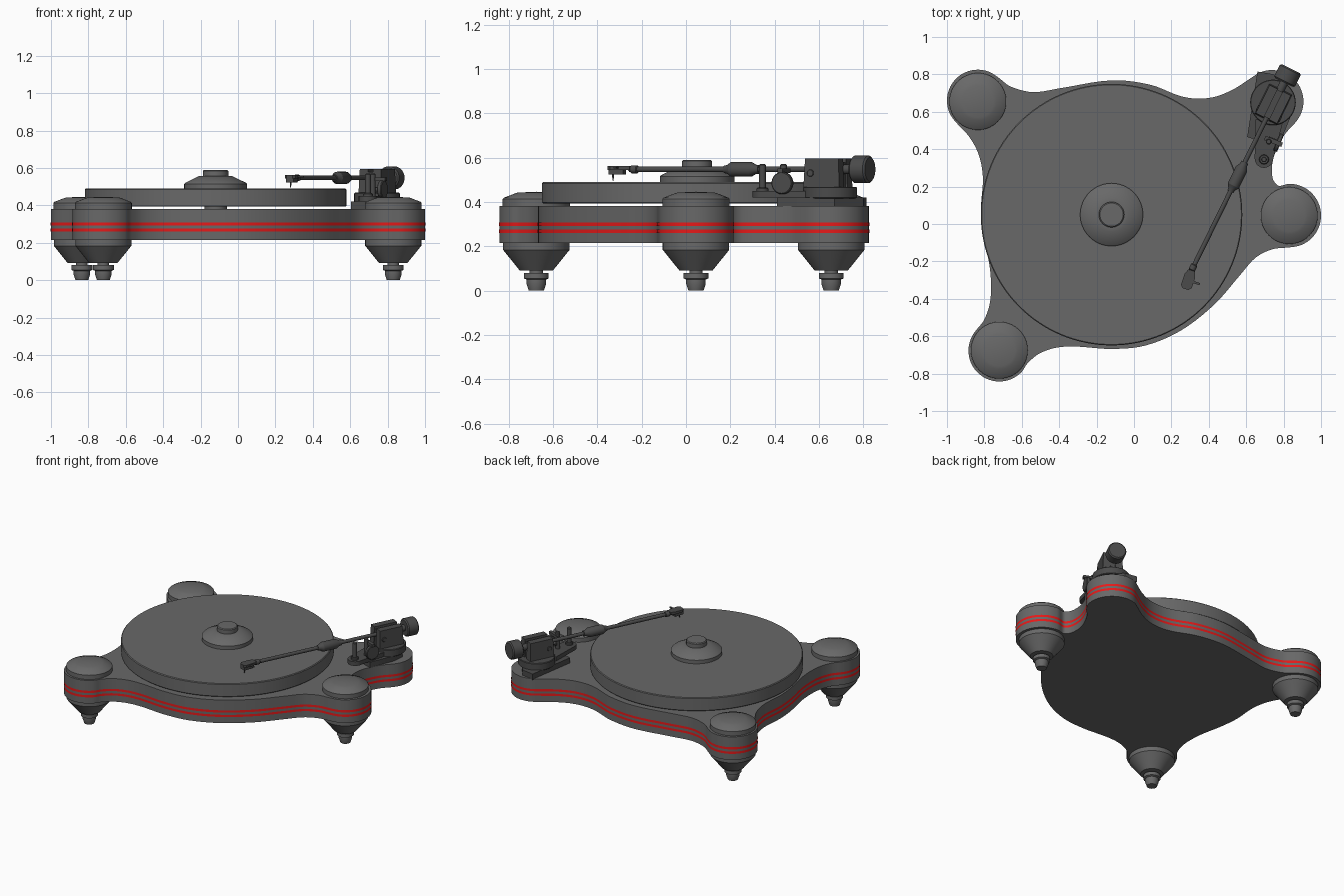
import bpy, bmesh, math
from mathutils import Matrix, Vector

if "Cube" in bpy.data.objects:
    bpy.data.objects.remove(bpy.data.objects["Cube"])


def material(name, rgb):
    m = bpy.data.materials.new(name)
    m.diffuse_color = (*rgb, 1)
    m.use_nodes = True
    m.node_tree.nodes["Principled BSDF"].inputs["Base Color"].default_value = m.diffuse_color
    return m


GREY = material("dark_grey", (0.14, 0.14, 0.14))
DARK = material("charcoal", (0.07, 0.07, 0.07))
RED = material("red", (0.8, 0.01, 0.01))


def finish(name, bm, mat, mtx=Matrix()):
    bmesh.ops.recalc_face_normals(bm, faces=bm.faces)
    me = bpy.data.meshes.new(name)
    bm.to_mesh(me)
    bm.free()
    ob = bpy.data.objects.new(name, me)
    bpy.context.collection.objects.link(ob)
    ob.matrix_world = mtx
    me.materials.append(mat)
    bpy.ops.object.select_all(action='DESELECT')
    ob.select_set(True)
    bpy.context.view_layer.objects.active = ob
    bpy.ops.object.shade_smooth_by_angle(angle=math.radians(28))
    return ob


def lathe(name, profile, mtx=Matrix(), mat=GREY, steps=64):
    """Revolve (radius, height) points around the local z axis."""
    bm = bmesh.new()
    vs = [bm.verts.new((r, 0, z)) for r, z in profile]
    es = [bm.edges.new(p) for p in zip(vs, vs[1:])]
    bmesh.ops.spin(bm, geom=vs + es, cent=(0, 0, 0), axis=(0, 0, 1),
                   angle=math.tau, steps=steps)
    bmesh.ops.remove_doubles(bm, verts=bm.verts, dist=1e-5)
    return finish(name, bm, mat, mtx)


def cyl(name, r, z0, z1, mtx=Matrix(), mat=DARK, b=0.004, steps=40):
    return lathe(name, [(0, z0), (r - b, z0), (r, z0 + b), (r, z1 - b),
                        (r - b, z1), (0, z1)], mtx, mat, steps)


def prism(name, pts, z0, z1, mtx=Matrix(), mat=DARK, caps=True, top=1.0):
    """Extrude an outline from z0 to z1; top scales the upper outline."""
    bm = bmesh.new()
    lo = [bm.verts.new((x, y, z0)) for x, y in pts]
    hi = [bm.verts.new((x * top, y * top, z1)) for x, y in pts]
    n = len(pts)
    for i in range(n):
        j = (i + 1) % n
        bm.faces.new((lo[i], lo[j], hi[j], hi[i]))
    if caps:
        bm.faces.new(lo[::-1])
        bm.faces.new(hi)
    return finish(name, bm, mat, mtx)


def rect(x0, x1, y0, y1):
    return [(x0, y0), (x1, y0), (x1, y1), (x0, y1)]


def arc(cx, cy, r, a0, a1, n=10):
    return [(cx + r * math.cos(math.radians(a0 + (a1 - a0) * i / n)),
             cy + r * math.sin(math.radians(a0 + (a1 - a0) * i / n))) for i in range(n + 1)]


def smooth_loop(pts, sub=5):
    """Closed chord-length Hermite curve through the points."""
    p = [Vector(q) for q in pts]
    n = len(p)
    d = [(p[(i + 1) % n] - p[i]).length for i in range(n)]
    t = [(p[(i + 1) % n] - p[i - 1]) / (d[i] + d[i - 1]) for i in range(n)]
    out = []
    for i in range(n):
        j = (i + 1) % n
        for k in range(sub):
            s = k / sub
            out.append(p[i] * (2*s**3 - 3*s**2 + 1) + t[i] * d[i] * (s**3 - 2*s**2 + s)
                       + p[j] * (3*s**2 - 2*s**3) + t[j] * d[i] * (s**3 - s**2))
    return out


def grow(loop, d):
    """Offset a clockwise outline outwards."""
    n = len(loop)
    res = []
    for i in range(n):
        t = (loop[(i + 1) % n] - loop[i - 1]).normalized()
        res.append(loop[i] + Vector((-t.y, t.x)) * d)
    return res


# Plinth with four lobes, and two red stripes round its side
outline = smooth_loop(
    arc(-0.835, 0.66, 0.165, 225, 50)
    + [(-0.66, 0.735), (-0.54, 0.705), (-0.4, 0.725), (-0.12, 0.768), (0.085, 0.745),
       (0.245, 0.685), (0.34, 0.67), (0.44, 0.682), (0.54, 0.725)]
    + arc(0.738, 0.655, 0.168, 130, -40)
    + [(0.80, 0.47), (0.745, 0.35), (0.74, 0.25)]
    + arc(0.83, 0.045, 0.17, 110, -90)
    + [(0.74, -0.135), (0.65, -0.18), (0.57, -0.27), (0.43, -0.43), (0.25, -0.57),
       (0.06, -0.65), (-0.12, -0.668), (-0.315, -0.655), (-0.42, -0.662), (-0.51, -0.695)]
    + arc(-0.72, -0.677, 0.165, -25, -215)
    + [(-0.80, -0.51), (-0.767, -0.4), (-0.77, -0.24), (-0.805, -0.06), (-0.818, 0.08),
       (-0.808, 0.25), (-0.83, 0.37), (-0.88, 0.465)])
prism("plinth", outline, 0.215, 0.382, mat=GREY)
for i, z in enumerate((0.268, 0.3)):
    prism(f"red_stripe_{i}", grow(outline, 0.0015), z - 0.008, z + 0.008, mat=RED, caps=False)

# Three legs: domed cap on top, cone and small pad below
for i, (x, y) in enumerate(((-0.835, 0.655), (0.83, 0.045), (-0.72, -0.675))):
    m = Matrix.Translation((x, y, 0))
    lathe(f"leg_cap_{i}", [(0, 0.375), (0.152, 0.375), (0.152, 0.413), (0.146, 0.419),
                           (0.1, 0.437), (0.085, 0.442), (0, 0.446)], m)
    lathe(f"leg_cone_{i}", [(0, 0.22), (0.15, 0.22), (0.15, 0.184), (0.075, 0.091),
                            (0.03, 0.091), (0.03, 0.08), (0.056, 0.08), (0.056, 0.055),
                            (0.044, 0.05), (0.044, 0.03), (0.034, 0), (0, 0)], m)

# Platter, its bearing and the record clamp
pm = Matrix.Translation((-0.12, 0.05, 0))
lathe("platter", [(0, 0.393), (0.694, 0.393), (0.699, 0.398), (0.699, 0.484),
                  (0.694, 0.489), (0, 0.489)], pm, steps=128)
cyl("platter_bearing", 0.06, 0.37, 0.4, pm, GREY)
lathe("record_clamp", [(0, 0.485), (0.168, 0.485), (0.168, 0.515), (0.162, 0.521), (0.09, 0.556),
                       (0.068, 0.556), (0.068, 0.584), (0.062, 0.589), (0, 0.59)], pm)

# Tonearm base plate and the narrow board running forward from it
prism("arm_base_plate", [(0.605, 0.465), (0.66, 0.815), (0.75, 0.80), (0.85, 0.67),
                         (0.84, 0.58), (0.77, 0.41)], 0.378, 0.42)
prism("arm_rest_board", arc(0.695, 0.35, 0.05, 180, 360) + [(0.80, 0.56), (0.65, 0.56)],
      0.42, 0.45)
for i, (x, y) in enumerate(((0.695, 0.345), (0.72, 0.44))):
    cyl(f"rest_post_{i}", 0.015, 0.44, 0.57, Matrix.Translation((x, y, 0)), steps=20)
cyl("rest_post_collar", 0.026, 0.445, 0.465, Matrix.Translation((0.695, 0.345, 0)), steps=24)

# Frame whose local y runs along the arm, and an axis frame for round arm parts
ARM = Matrix.Translation((0.745, 0.64, 0)) @ Matrix.Rotation(math.radians(-26.2), 4, 'Z')
TUBE = ARM @ Matrix.Translation((0, 0, 0.547)) @ Matrix.Rotation(math.radians(-90), 4, 'X')

# Lift bar and dial beside the rest posts
side = Matrix.Rotation(math.radians(90), 4, 'Y')
turn = Matrix.Rotation(math.radians(-22), 4, 'Z')
prism("lift_bar", rect(-0.055, 0.045, -0.012, 0.012), 0.53, 0.55,
      Matrix.Translation((0.75, 0.44, 0)) @ turn)
cyl("lift_dial", 0.05, -0.012, 0.012, Matrix.Translation((0.772, 0.435, 0.485)) @ turn @ side)
cyl("lift_axle", 0.012, -0.06, 0.0, Matrix.Translation((0.772, 0.435, 0.485)) @ turn @ side,
    steps=16)

# Bearing housing: turret, two tapered cheeks and a lower core
cyl("arm_turret", 0.122, 0.415, 0.468, Matrix.Translation((0.743, 0.65, 0)))
for s, nm in ((-1, "left"), (1, "right")):
    prism(f"bearing_cheek_{nm}", rect(0.016 * s, 0.068 * s, -0.09, 0.09), 0.465, 0.595, ARM, top=0.93)
    cyl(f"bearing_screw_{nm}", 0.016, -0.005, 0.005,
        ARM @ Matrix.Translation((0.066 * s, -0.055, 0.53)) @ side, steps=20, b=0.002)
prism("bearing_core", rect(-0.03, 0.03, -0.08, 0.08), 0.465, 0.578, ARM)

# Arm tube, sliding sleeve and counterweight
cyl("arm_tube", 0.0125, -1.0, -0.05, TUBE, steps=24)
lathe("arm_sleeve", [(0, -0.52), (0.017, -0.52), (0.02, -0.505), (0.033, -0.485), (0.033, -0.385),
                     (0.02, -0.36), (0.02, -0.345), (0, -0.345)], TUBE, DARK, 32)
cyl("arm_collar", 0.018, -0.99, -0.955, TUBE, steps=24)
cyl("counterweight_stub", 0.022, 0.05, 0.15, TUBE, steps=24)
cyl("counterweight", 0.062, 0.13, 0.212, TUBE, b=0.008)

# Headshell with cartridge, finger lift and stylus
HEAD = ARM @ Matrix.Translation((0, -0.99, 0)) @ Matrix.Rotation(math.radians(8), 4, 'Z')
prism("headshell", [(-0.018, 0), (-0.03, -0.03), (-0.03, -0.09), (-0.016, -0.105),
                    (0.016, -0.105), (0.03, -0.09), (0.03, -0.03), (0.018, 0)], 0.545, 0.562, HEAD)
prism("cartridge", rect(-0.022, 0.022, -0.1, -0.03), 0.523, 0.546, HEAD)
prism("finger_lift", rect(0.025, 0.065, -0.062, -0.05), 0.55, 0.558, HEAD)
lathe("stylus", [(0, 0.492), (0.003, 0.5), (0.005, 0.526), (0, 0.526)],
      HEAD @ Matrix.Translation((0, -0.085, 0)), DARK, 8)
